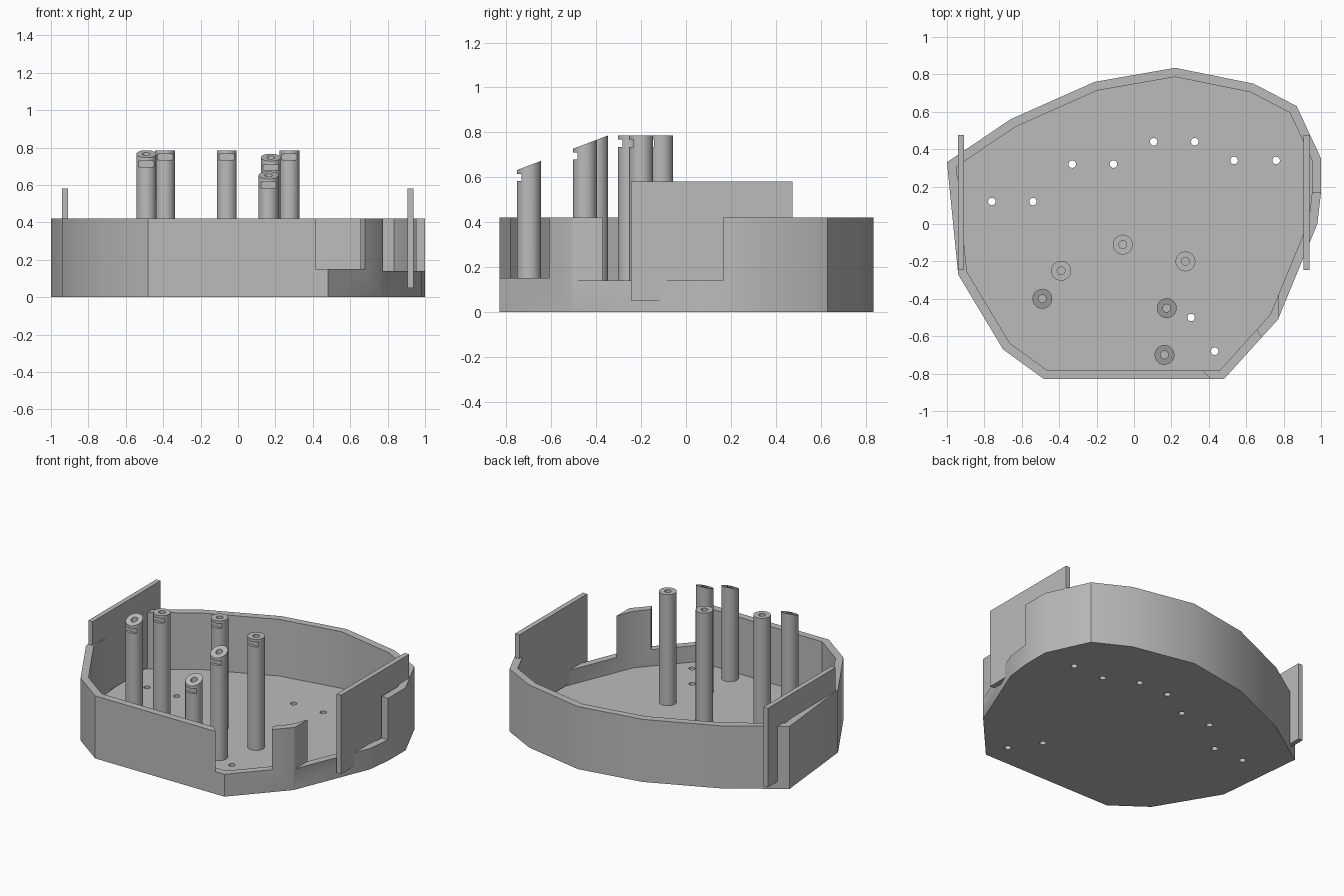
import bpy, bmesh, math
from mathutils import Vector

if "Cube" in bpy.data.objects:
    bpy.data.objects.remove(bpy.data.objects["Cube"], do_unlink=True)

GREY = bpy.data.materials.new("plain grey")
GREY.use_nodes = True
GREY.diffuse_color = (0.5, 0.5, 0.5, 1)
GREY.node_tree.nodes["Principled BSDF"].inputs["Base Color"].default_value = (0.5, 0.5, 0.5, 1)

FLOOR, RIM, POST_TOP = 0.04, 0.42, 0.785


def prism(name, outline, z0, z1):
    """Extrude a counter-clockwise outline from z0 to z1."""
    bm = bmesh.new()
    face = bm.faces.new([bm.verts.new((x, y, z0)) for x, y in outline])
    top = bmesh.ops.extrude_face_region(bm, geom=[face])["geom"]
    for v in top:
        if isinstance(v, bmesh.types.BMVert):
            v.co.z = z1
    bmesh.ops.recalc_face_normals(bm, faces=bm.faces)
    mesh = bpy.data.meshes.new(name)
    bm.to_mesh(mesh)
    bm.free()
    mesh.materials.append(GREY)
    obj = bpy.data.objects.new(name, mesh)
    bpy.context.collection.objects.link(obj)
    return obj


def box(name, x0, x1, y0, y1, z0, z1):
    return prism(name, [(x0, y0), (x1, y0), (x1, y1), (x0, y1)], z0, z1)


def circle(x, y, r, n):
    return [(x + r * math.cos(math.tau * i / n), y + r * math.sin(math.tau * i / n))
            for i in range(n)]


def inset(outline, d):
    """Offset a counter-clockwise outline inwards by d."""
    pts = [Vector(p) for p in outline]
    result = []
    for i, p in enumerate(pts):
        a = (p - pts[i - 1]).normalized()
        b = (pts[(i + 1) % len(pts)] - p).normalized()
        na, nb = Vector((-a.y, a.x)), Vector((-b.y, b.x))
        result.append(p + (na + nb) * d / (1 + na.dot(nb)))
    return result


def cut(obj, cutters):
    """Subtract each cutter from the object, then discard it."""
    for cutter in cutters:
        cutter.hide_render = True
        mod = obj.modifiers.new("cut", "BOOLEAN")
        mod.operation, mod.solver, mod.object = "DIFFERENCE", "EXACT", cutter
    bpy.context.view_layer.update()
    graph = bpy.context.evaluated_depsgraph_get()
    mesh = bpy.data.meshes.new_from_object(obj.evaluated_get(graph))
    obj.modifiers.clear()
    obj.data = mesh
    for cutter in cutters:
        bpy.data.objects.remove(cutter, do_unlink=True)


def smooth(obj):
    bpy.ops.object.select_all(action="DESELECT")
    obj.select_set(True)
    bpy.context.view_layer.objects.active = obj
    bpy.ops.object.shade_smooth_by_angle(angle=math.radians(30))


# Tray: many-sided shell with a thin floor
outline = [(-0.48, -0.83), (0.48, -0.83), (0.77, -0.51), (0.98, 0), (1, 0.17), (1, 0.35),
           (0.87, 0.63), (0.64, 0.75), (0.22, 0.835), (-0.21, 0.76), (-0.66, 0.56),
           (-1, 0.33), (-0.94, -0.27), (-0.7, -0.67)]
tray = prism("tray", outline, 0, RIM)
corner = [(0.345, -0.76), (0.485, -0.9), (0.8, -0.9), (0.735, -0.71), (0.64, -0.535)]
cutters = [prism("cavity", inset(outline, 0.048), FLOOR, 1),
           prism("corner_opening", corner, 0.15, 1),
           box("side_opening", 0.775, 1.2, -0.6, 0.165, 0.14, 1)]
# Screw holes through the floor
holes = [(-0.76, 0.12), (-0.54, 0.12), (-0.33, 0.32), (-0.11, 0.32), (0.105, 0.44),
         (0.325, 0.44), (0.535, 0.34), (0.76, 0.34), (0.305, -0.5), (0.432, -0.68)]
cutters += [prism("screw_hole", circle(x, y, 0.02, 20), -0.1, 0.1) for x, y in holes]
cut(tray, cutters)
smooth(tray)

# Upright side plates
box("left_plate", 0.905, 0.938, -0.245, 0.475, 0.05, 0.58)
box("right_plate", -0.94, -0.908, -0.245, 0.475, 0.05, 0.58)


# Posts: bored, slotted at the front, trimmed along one sloping plane
def top_height(y):
    return min(POST_TOP, POST_TOP + 0.38 * (y + 0.35))


posts = [(-0.06, -0.11), (-0.39, -0.25), (0.275, -0.2),
         (-0.49, -0.4), (0.175, -0.45), (0.163, -0.7)]
for i, (x, y) in enumerate(posts):
    post = prism(f"post_{i + 1}", circle(x, y, 0.053, 32), FLOOR - 0.01, 1)
    for v in post.data.vertices:
        if v.co.z > 0.5:
            v.co.z = top_height(v.co.y)
    lip = top_height(y - 0.05)
    cut(post, [prism("bore", circle(x, y, 0.021, 20), 0.3, 1),
               box("slot", x - 0.1, x + 0.1, y - 0.1, y - 0.033, lip - 0.05, lip - 0.018)])
    smooth(post)
